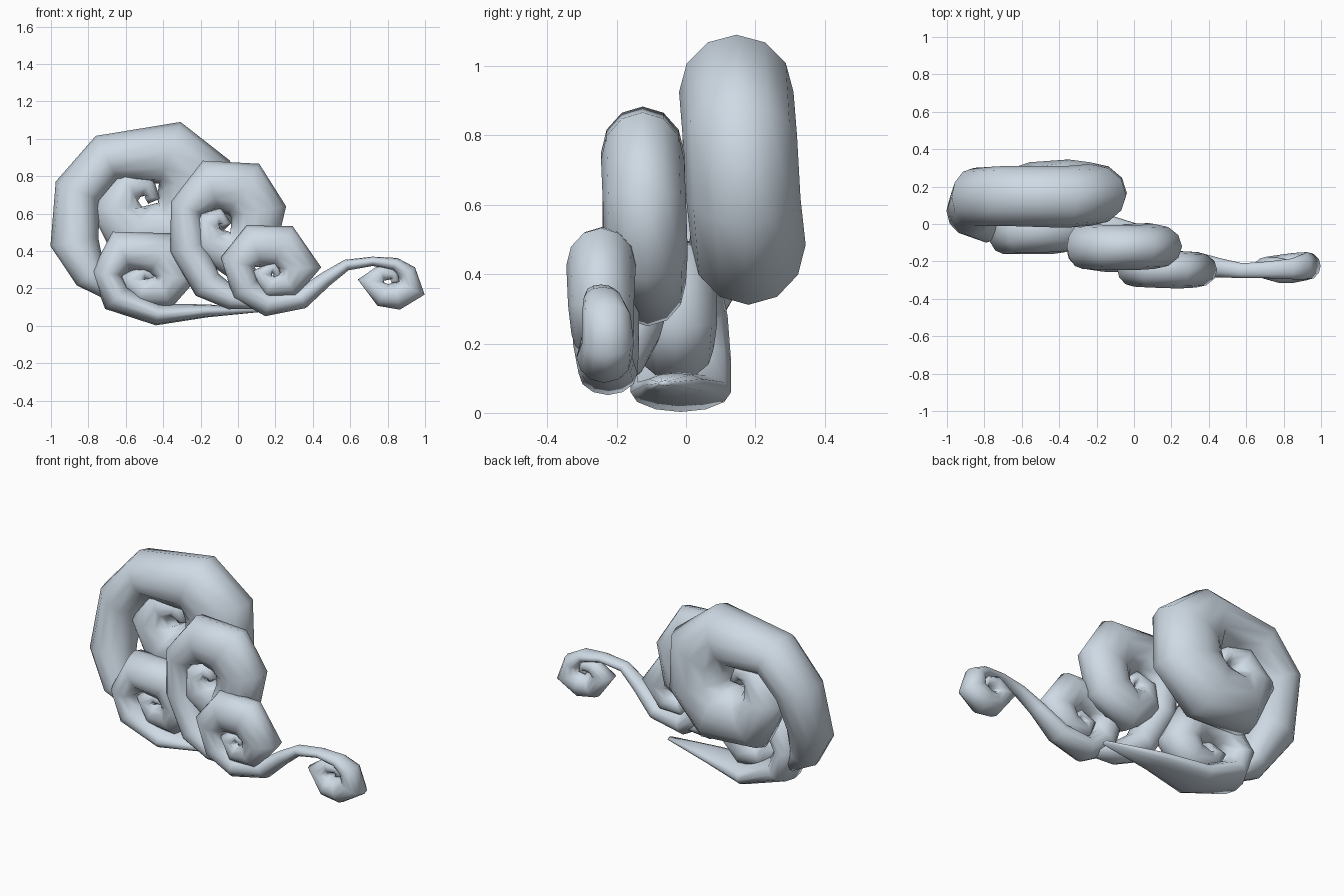
import bpy, bmesh, math
from mathutils import Vector

SIDES = 12
MAT = bpy.data.materials.new("pale_blue_grey")
MAT.diffuse_color = (.62, .70, .78, 1)


def curl(name, rings):
    """Sweep an elliptical section along a planar path: (x, z, radial r, y, depth r)."""
    bm = bmesh.new()
    mid = [Vector((x, y, z)) for x, z, r, y, d in rings]
    loops = []
    for i, (x, z, r, y, d) in enumerate(rings):
        t0 = mid[i] - mid[max(i - 1, 0)]
        t1 = mid[min(i + 1, len(mid) - 1)] - mid[i]
        t = t0.normalized() + t1.normalized()
        n = Vector((-t.z, 0, t.x)).normalized()
        loops.append([bm.verts.new(mid[i] + n * r * math.cos(k * math.tau / SIDES)
                                   + Vector((0, d * math.sin(k * math.tau / SIDES), 0)))
                      for k in range(SIDES)])
    for p, q in zip(loops, loops[1:]):
        for k in range(SIDES):
            j = (k + 1) % SIDES
            bm.faces.new((p[k], p[j], q[j], q[k]))
    bm.faces.new(loops[0])
    bm.faces.new(loops[-1])
    bmesh.ops.recalc_face_normals(bm, faces=bm.faces)
    me = bpy.data.meshes.new(name)
    bm.to_mesh(me)
    bm.free()
    for f in me.polygons:
        f.use_smooth = True
    me.materials.append(MAT)
    ob = bpy.data.objects.new(name, me)
    bpy.context.collection.objects.link(ob)
    return ob


# Large rear curl
curl("large_curl", [
    (-.66, .15, .03, .0, .05), (-.79, .27, .09, .0, .10), (-.875, .45, .13, .07, .135),
    (-.855, .72, .13, .145, .155), (-.70, .895, .135, .15, .16), (-.365, .925, .175, .145, .165),
    (-.235, .80, .21, .155, .165), (-.235, .62, .21, .165, .165), (-.35, .485, .19, .18, .165),
    (-.56, .49, .18, .17, .16), (-.65, .63, .14, .16, .14), (-.58, .75, .095, .15, .11),
    (-.49, .745, .065, .15, .08), (-.455, .69, .04, .15, .06), (-.49, .67, .02, .15, .03)])

# Middle curl, its tail running forward into the front curl
curl("middle_curl", [
    (.15, .11, .02, -.21, .04), (-.03, .145, .06, -.19, .07), (-.165, .22, .085, -.165, .09),
    (-.265, .42, .10, -.13, .11), (-.275, .63, .09, -.12, .12), (-.145, .75, .14, -.125, .12),
    (.03, .73, .16, -.125, .12), (.11, .61, .15, -.12, .12), (.08, .46, .14, -.115, .12),
    (-.04, .375, .125, -.11, .11), (-.15, .45, .11, -.12, .10), (-.16, .55, .08, -.13, .085),
    (-.10, .585, .05, -.13, .065), (-.065, .55, .03, -.13, .05), (-.09, .53, .015, -.13, .03)])

# Lower left curl with a long pointed tail
curl("lower_curl", [
    (.15, .085, .008, -.06, .02), (-.17, .08, .035, -.03, .09), (-.43, .06, .058, -.015, .145),
    (-.65, .15, .085, -.015, .145), (-.70, .28, .085, -.02, .14), (-.62, .40, .115, -.03, .125),
    (-.41, .385, .13, -.03, .12), (-.34, .26, .12, -.03, .12), (-.40, .185, .10, -.03, .11),
    (-.51, .185, .085, -.03, .09), (-.565, .25, .07, -.03, .075), (-.50, .285, .045, -.04, .06),
    (-.455, .255, .025, -.04, .04), (-.48, .235, .012, -.04, .02)])

# Front double-ended curl, joined by a thin neck
curl("front_curl", [
    (.19, .255, .012, -.25, .02), (.215, .27, .025, -.25, .04), (.19, .315, .035, -.25, .055),
    (.13, .28, .055, -.25, .065), (.17, .21, .065, -.24, .075),
    (.27, .225, .08, -.24, .09), (.33, .31, .115, -.245, .095), (.24, .425, .12, -.245, .10),
    (.09, .425, .12, -.24, .10), (.0, .34, .095, -.235, .10), (.04, .195, .08, -.23, .095),
    (.16, .115, .065, -.225, .085), (.34, .145, .055, -.22, .07), (.47, .25, .04, -.235, .05),
    (.58, .325, .03, -.25, .04), (.72, .345, .025, -.245, .045), (.84, .33, .035, -.24, .055),
    (.905, .285, .05, -.23, .07), (.925, .20, .08, -.225, .075), (.85, .16, .075, -.235, .08),
    (.775, .165, .065, -.24, .075), (.71, .24, .07, -.235, .06), (.77, .285, .045, -.23, .05),
    (.83, .275, .035, -.23, .04), (.845, .245, .022, -.23, .03), (.82, .235, .012, -.23, .02)])
